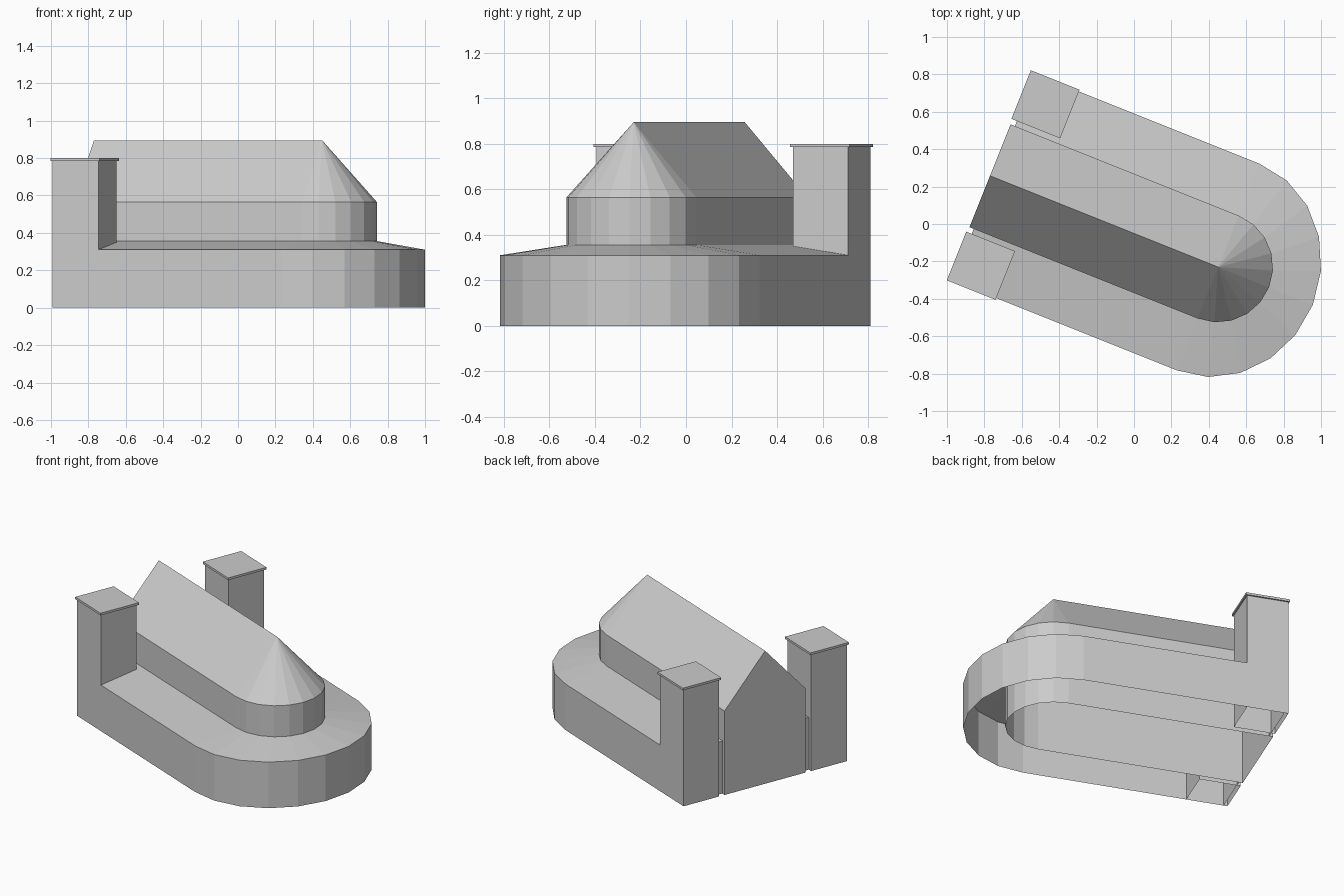
import bpy
import bmesh
import math
from mathutils import Matrix

if "Cube" in bpy.data.objects:
    bpy.data.objects.remove(bpy.data.objects["Cube"], do_unlink=True)

GREY = (0.6, 0.6, 0.6, 1.0)
stone = bpy.data.materials.new("pale_grey_stone")
stone.use_nodes = True
stone.diffuse_color = GREY
stone.node_tree.nodes["Principled BSDF"].inputs["Base Color"].default_value = GREY

# Local frame: origin at the apse centre, +x towards the apse tip
PLACE = Matrix.Translation((0.45, -0.23, 0)) @ Matrix.Rotation(math.radians(-21.8), 4, "Z")
WEST = -1.314
SEGMENTS = 10
NAVE_HALF = 0.296
AISLE_HALF = 0.595


def finish(name, bm):
    bm.transform(PLACE)
    mesh = bpy.data.meshes.new(name)
    bm.to_mesh(mesh)
    bm.free()
    mesh.materials.append(stone)
    obj = bpy.data.objects.new(name, mesh)
    bpy.context.collection.objects.link(obj)
    return obj


def apse_loop(bm, west, depth, half, z):
    """Long U-shaped outline, counter-clockwise from the south-west corner."""
    pts = [(west, -half)]
    for i in range(SEGMENTS + 1):
        a = math.pi * (i / SEGMENTS - 0.5)
        pts.append((depth * math.cos(a), half * math.sin(a)))
    pts.append((west, half))
    return [bm.verts.new((x, y, z)) for x, y in pts]


def bridge(bm, low, high):
    for i in range(len(low) - 1):
        bm.faces.new((low[i], low[i + 1], high[i + 1], high[i]))


# Nave: walls, gable end and ridge roof ending in a half cone
bm = bmesh.new()
base = apse_loop(bm, WEST, 0.293, NAVE_HALF, 0)
eave = apse_loop(bm, WEST, 0.293, NAVE_HALF, 0.565)
bridge(bm, base, eave)
gable = bm.verts.new((WEST, 0, 0.895))
apex = bm.verts.new((0, 0, 0.895))
bm.faces.new((eave[0], eave[1], apex, gable))
bm.faces.new((eave[-2], eave[-1], gable, apex))
for i in range(1, SEGMENTS + 1):
    bm.faces.new((eave[i], eave[i + 1], apex))
bm.faces.new((base[-1], base[0], eave[0], gable, eave[-1]))
finish("nave", bm)

# Aisle: low outer wall and lean-to roof wrapped around the nave
bm = bmesh.new()
AISLE_WEST = WEST + 0.025
base = apse_loop(bm, AISLE_WEST, 0.545, AISLE_HALF, 0)
top = apse_loop(bm, AISLE_WEST, 0.545, AISLE_HALF, 0.31)
inner = apse_loop(bm, AISLE_WEST, 0.293, NAVE_HALF, 0.356)
bridge(bm, base, top)
bridge(bm, top, inner)
for i, flip in ((0, False), (-1, True)):
    foot = bm.verts.new((AISLE_WEST, inner[i].co.y, 0))
    end = [base[i], top[i], inner[i], foot]
    bm.faces.new(end[::-1] if flip else end)
finish("aisle", bm)


def box(name, x0, x1, y0, y1, z0, z1, open_bottom=False):
    bm = bmesh.new()
    bmesh.ops.create_cube(bm, size=1)
    for v in bm.verts:
        v.co = (x1 if v.co.x > 0 else x0, y1 if v.co.y > 0 else y0, z1 if v.co.z > 0 else z0)
    bm.normal_update()
    if open_bottom:
        under = [f for f in bm.faces if f.normal.z < -0.5]
        bmesh.ops.delete(bm, geom=under, context="FACES_ONLY")
    finish(name, bm)


# Square corner towers with thin cap slabs
for side, s in (("left", 1), ("right", -1)):
    ys = sorted((s * 0.335, s * AISLE_HALF))
    box(side + "_tower", WEST, -1.05, ys[0], ys[1], 0, 0.785, True)
    box(side + "_tower_cap", WEST - 0.007, -1.04, ys[0] - 0.01, ys[1] + 0.01, 0.785, 0.8)
